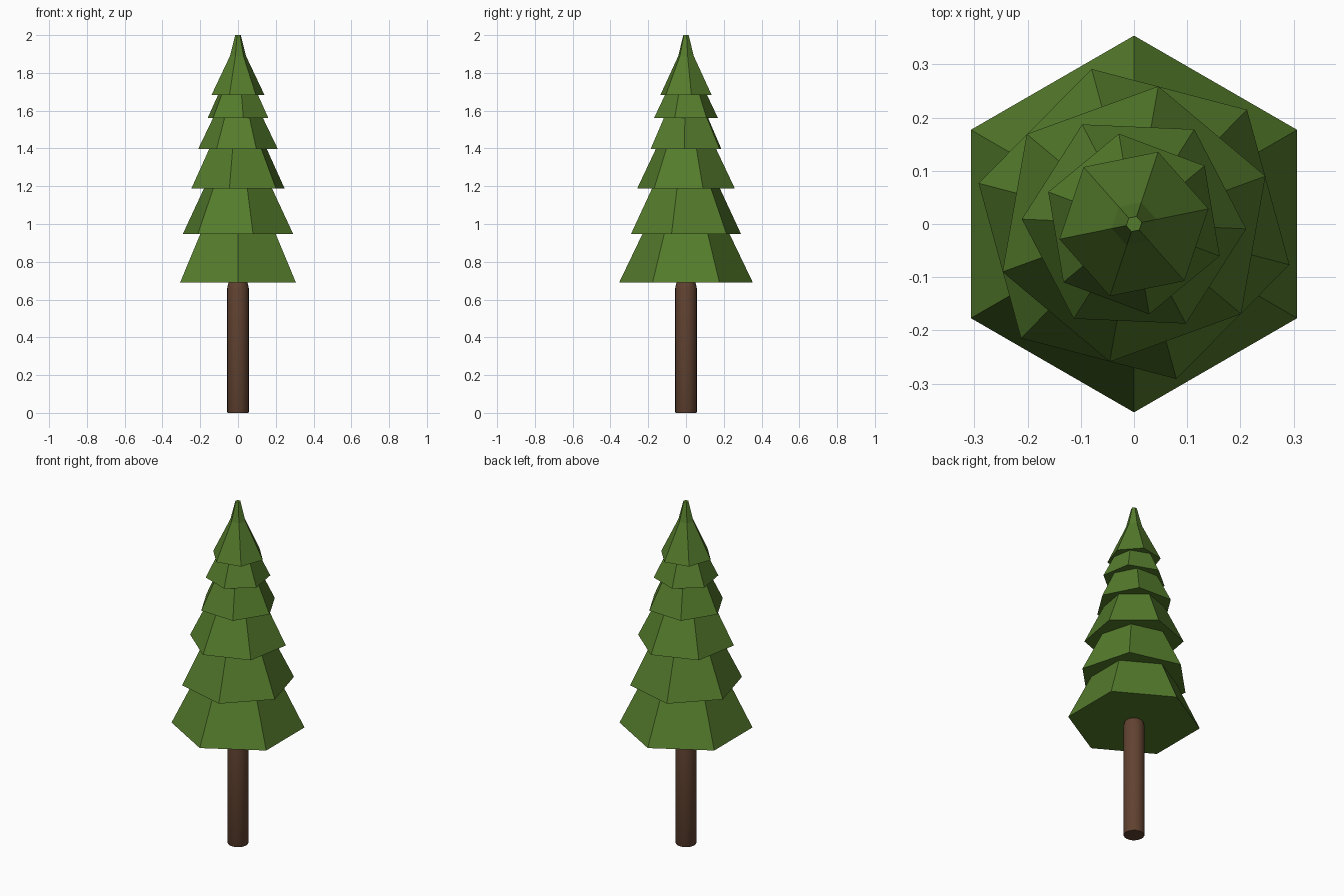
import bpy, bmesh
from math import cos, sin, radians, tau

if "Cube" in bpy.data.objects:
    bpy.data.objects.remove(bpy.data.objects["Cube"])


def material(name, color):
    m = bpy.data.materials.new(name)
    m.diffuse_color = (*color, 1)
    m.use_nodes = True
    m.node_tree.nodes["Principled BSDF"].inputs["Base Color"].default_value = m.diffuse_color
    return m


def lathe(name, profile, sides, turn, mat, cap_top=True):
    """Stack of rings from (radius, z) pairs, closed at the bottom."""
    bm = bmesh.new()
    rings = []
    for r, z in profile:
        angles = [radians(turn) + tau * i / sides for i in range(sides)]
        rings.append([bm.verts.new((r * cos(a), r * sin(a), z)) for a in angles])
    for lo, hi in zip(rings, rings[1:]):
        for i in range(sides):
            j = (i + 1) % sides
            bm.faces.new((lo[i], lo[j], hi[j], hi[i]))
    bm.faces.new(rings[0][::-1])
    if cap_top:
        bm.faces.new(rings[-1])
    mesh = bpy.data.meshes.new(name)
    bm.to_mesh(mesh)
    bm.free()
    mesh.materials.append(mat)
    ob = bpy.data.objects.new(name, mesh)
    bpy.context.collection.objects.link(ob)
    return ob


green = material("needles", (0.09, 0.20, 0.025))
brown = material("bark", (0.12, 0.055, 0.03))

# Round trunk with softened ends
trunk = lathe("trunk", [(0.054, 0), (0.057, 0.006), (0.057, 0.66), (0.053, 0.68), (0.05, 0.69)],
              24, 0, brown)
bpy.context.view_layer.objects.active = trunk
trunk.select_set(True)
bpy.ops.object.shade_smooth_by_angle(angle=radians(40))

# Hexagonal branch tiers: bottom height, bottom radius, rotation
tiers = [(0.69, 0.354, 30), (0.947, 0.302, 45.3), (1.187, 0.263, 20),
         (1.397, 0.211, 57.5), (1.56, 0.172, 39.5), (1.683, 0.143, 11.5)]
slope = 0.48
for n, (z, r, turn) in enumerate(tiers[:-1], 1):
    top = tiers[n][0]
    lathe(f"branch_tier_{n}", [(r, z), (r - slope * (top - z), top)], 6, turn, green, False)

# Treetop with a steeper tip
z, r, turn = tiers[-1]
lathe("treetop", [(r, z), (0.043, 1.89), (0.015, 2.0)], 6, turn, green)
